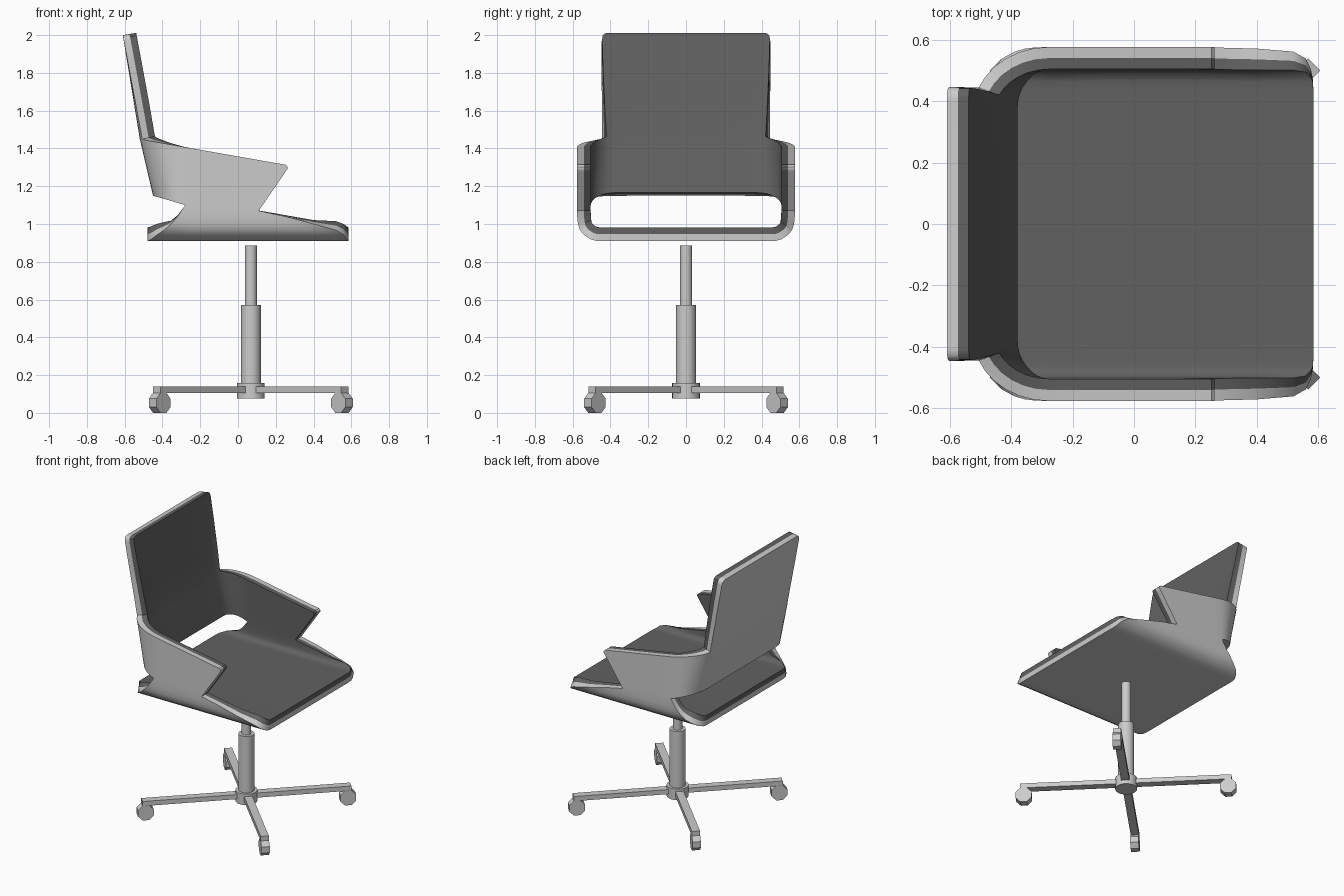
import bpy, bmesh
from math import sin, cos, radians, pi
from mathutils import Matrix, Vector

if "Cube" in bpy.data.objects:
    bpy.data.objects.remove(bpy.data.objects["Cube"])

CX = 0.068       # pedestal axis
T = 0.036        # thickness of each layer
W = 0.577        # half width of the shell


def lerp(a, b, t):
    return a + (b - a) * t


def back_x(z):
    # outer line of the backrest, seen from the side
    if z < 1.45:
        return lerp(-0.45, -0.52, (z - 1.15) / 0.3)
    return lerp(-0.52, -0.61, (z - 1.45) / 0.55)


def corner(deg, z):
    a = radians(deg)
    return Vector((-0.28 + (back_x(z) + 0.28) * sin(a), 0.38 + (W - 0.38) * cos(a), z))


# seat pan and lower sides: (y, z, front x, rear x), last row meets the arms
N = 6
rows = [(0, .91, .585, -.48), (.22, .91, .585, -.48), (.44, .91, .585, -.48),
        (.475, .911, .583, -.475), (.505, .919, .577, -.46), (.54, .942, .56, -.43),
        (.562, .968, .52, -.39), (.572, 1.0, .40, -.355), (.576, 1.04, .25, -.32)]
seat_grid = [[Vector((lerp(f, b, i / N), y, z)) for i in range(N + 1)] for y, z, f, b in rows]
seat_grid.append([Vector((lerp(.11, -.28, i / N), W, lerp(1.07, 1.10, i / N))) for i in range(N + 1)])

# arms wrapping round into the lower back, built as upright columns
R = 6
arm_grid = []


def arm_top(x):
    return 1.314 + 0.175 * (0.25 - x)


for x, zb, zt in [(.263, 1.293, 1.303), (.252, 1.277, 1.314), (.18, 1.172, arm_top(.18))]:
    arm_grid.append([Vector((x, W, lerp(zb, zt, k / R))) for k in range(R + 1)])
for p in seat_grid[-1]:
    arm_grid.append([Vector((p.x, W, lerp(p.z, arm_top(p.x), k / R))) for k in range(R + 1)])
for deg in (12, 24, 36, 48, 60, 70.7, 80, 90):
    zb = 1.10 + (-0.28 - corner(deg, 1.14).x) / 0.17 * 0.05
    zt = 1.45 if deg > 70 else arm_top(corner(deg, 1.44).x)
    arm_grid.append([corner(deg, lerp(zb, zt, k / R)) for k in range(R + 1)])
for y in (.19, 0):
    arm_grid.append([Vector((back_x(z), y, z)) for z in [lerp(1.15, 1.45, k / R) for k in range(R + 1)]])

# upper backrest, continuing the last five columns to a rounded top
base = [c[-1] for c in arm_grid[-5:]]
back_grid = [base]
for z, edge in [(1.6, .445), (1.8, .447), (1.965, .447), (1.985, .442), (1.996, .43), (2.0, .412)]:
    s = (z - 1.45) / 0.55
    row = [Vector((back_x(z) + (p.x + 0.52) * (1 - s), p.y, z)) for p in base]
    row[0].y = edge
    row[1].y = min(row[1].y, edge - 0.012)
    back_grid.append(row)


def layer(name, offset, color=None):
    bm = bmesh.new()
    for side in (1, -1):
        for grid in (seat_grid, arm_grid, back_grid):
            vs = [[bm.verts.new((p.x, p.y * side, p.z)) for p in row] for row in grid]
            for a, b in zip(vs, vs[1:]):
                for i in range(len(a) - 1):
                    bm.faces.new((a[i], a[i + 1], b[i + 1], b[i]))
    bmesh.ops.remove_doubles(bm, verts=bm.verts[:], dist=0.0005)
    bmesh.ops.recalc_face_normals(bm, faces=bm.faces[:])
    low = min(bm.faces, key=lambda f: f.calc_center_median().z)
    if low.normal.z > 0:
        bmesh.ops.reverse_faces(bm, faces=bm.faces[:])
    ob = finish(bm, name)
    mod = ob.modifiers.new("thickness", 'SOLIDIFY')
    mod.thickness = T
    mod.offset = offset
    mod.use_even_offset = True
    bpy.ops.object.convert(target='MESH')
    bpy.ops.object.shade_smooth_by_angle(angle=radians(35))
    if color:
        mat = bpy.data.materials.new(name)
        mat.diffuse_color = color
        mat.use_nodes = True
        mat.node_tree.nodes["Principled BSDF"].inputs["Base Color"].default_value = mat.diffuse_color
        ob.data.materials.append(mat)


def finish(bm, name):
    me = bpy.data.meshes.new(name)
    bm.to_mesh(me)
    bm.free()
    ob = bpy.data.objects.new(name, me)
    bpy.context.collection.objects.link(ob)
    bpy.ops.object.select_all(action='DESELECT')
    ob.select_set(True)
    bpy.context.view_layer.objects.active = ob
    return ob


# outer shell and dark inner padding
layer("outer_shell", -1)
layer("inner_padding", -3, (0.12, 0.12, 0.12, 1))


def cylinder(name, r, z0, z1):
    bm = bmesh.new()
    bmesh.ops.create_cone(bm, cap_ends=True, segments=24, radius1=r, radius2=r, depth=z1 - z0,
                          matrix=Matrix.Translation((CX, 0, (z0 + z1) / 2)))
    finish(bm, name)
    bpy.ops.object.shade_smooth_by_angle(angle=radians(35))


# pedestal
cylinder("gas_lift", 0.032, 0.56, 0.885)
cylinder("column_sleeve", 0.053, 0.10, 0.57)
cylinder("hub", 0.073, 0.077, 0.157)

# four diagonal legs with eight-sided casters
for i in range(4):
    turn = Matrix.Translation((CX, 0, 0)) @ Matrix.Rotation(radians(45 + 90 * i), 4, 'Z')
    bm = bmesh.new()
    bmesh.ops.create_cube(bm, size=1, matrix=turn @ Matrix.Translation((0.374, 0, 0.122))
                          @ Matrix.Diagonal((0.66, 0.055, 0.034, 1)))
    finish(bm, f"leg_{i + 1}")
    bm = bmesh.new()
    r = 0.053 / cos(pi / 8)
    bmesh.ops.create_cone(bm, cap_ends=True, segments=8, radius1=r, radius2=r, depth=0.056,
                          matrix=turn @ Matrix.Translation((0.682, 0, 0.053))
                          @ Matrix.Rotation(pi / 2, 4, 'X') @ Matrix.Rotation(pi / 8, 4, 'Z'))
    finish(bm, f"caster_{i + 1}")
